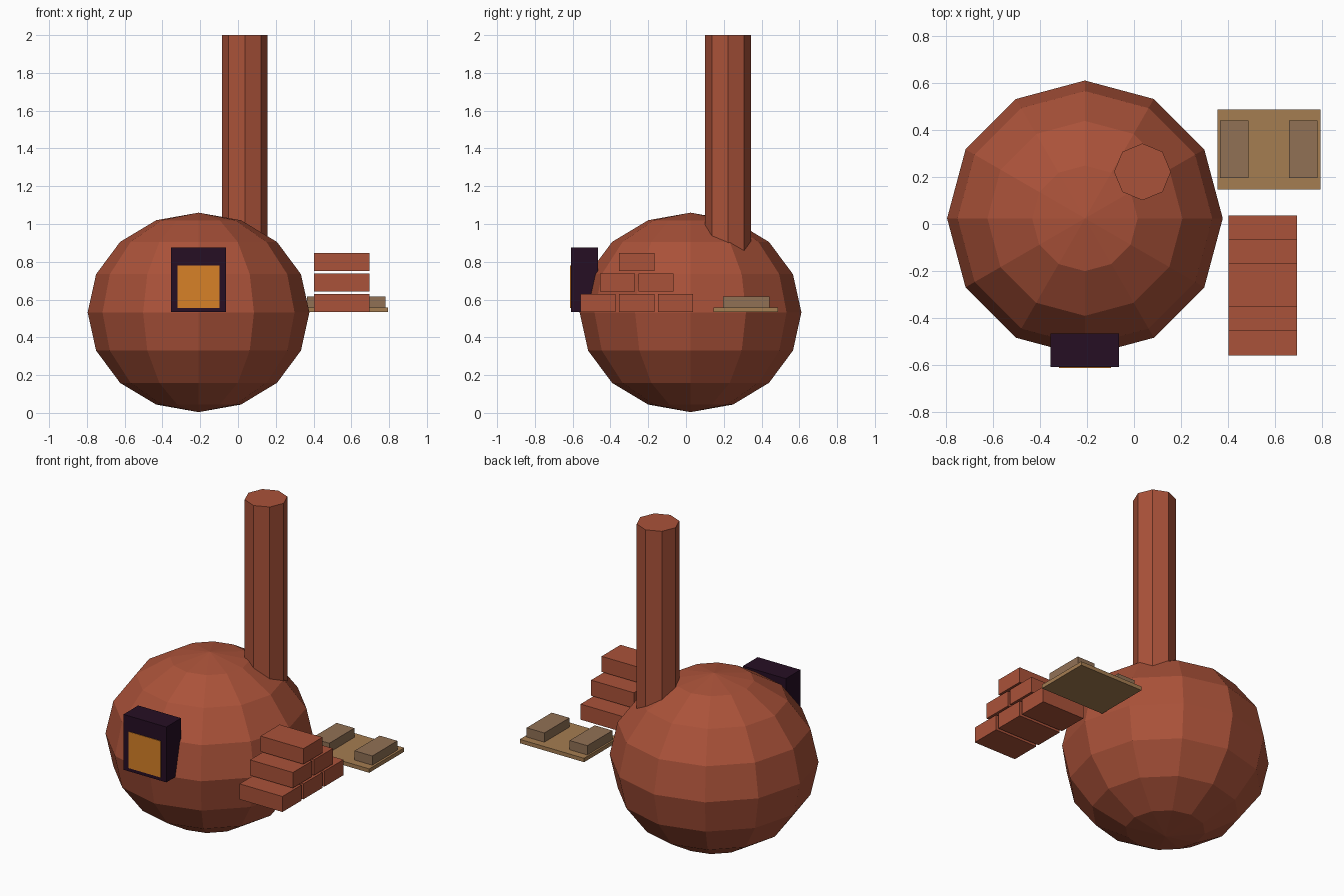
import bpy, bmesh, math
from mathutils import Matrix

if "Cube" in bpy.data.objects:
    bpy.data.objects.remove(bpy.data.objects["Cube"])


def material(name, rgb):
    m = bpy.data.materials.new(name)
    m.diffuse_color = (*rgb, 1.0)
    m.use_nodes = True
    m.node_tree.nodes["Principled BSDF"].inputs["Base Color"].default_value = m.diffuse_color
    return m


BRICK = material("brick red", (0.402, 0.084, 0.041))
DARK = material("dark soot", (0.019, 0.0045, 0.0176))
FIRE = material("fire orange", (0.68, 0.22, 0.02))
WOOD = material("light wood", (0.376, 0.205, 0.083))
LOAF = material("dull brown", (0.283, 0.165, 0.091))


def finish(name, bm, mat):
    bmesh.ops.recalc_face_normals(bm, faces=bm.faces)
    me = bpy.data.meshes.new(name)
    bm.to_mesh(me)
    bm.free()
    me.materials.append(mat)
    ob = bpy.data.objects.new(name, me)
    bpy.context.collection.objects.link(ob)
    return ob


def box(name, x, y, z, mat):
    """Box from (min, max) pairs on each axis."""
    bm = bmesh.new()
    bmesh.ops.create_cube(bm, size=1)
    for v in bm.verts:
        v.co = [(a + b) / 2 + c * (b - a) for c, (a, b) in zip(v.co, (x, y, z))]
    return finish(name, bm, mat)


# oven dome: slightly flattened low-poly sphere
bm = bmesh.new()
bmesh.ops.create_uvsphere(bm, u_segments=12, v_segments=8, radius=1,
                          matrix=Matrix.Translation((-0.209, 0.024, 0.532))
                          @ Matrix.Diagonal((0.587, 0.587, 0.528, 1)))
finish("oven_dome", bm, BRICK)

# octagonal chimney, sunk into the dome
bm = bmesh.new()
bmesh.ops.create_cone(bm, cap_ends=True, segments=8, radius1=0.121, radius2=0.121,
                      depth=1.2, matrix=Matrix.Translation((0.036, 0.222, 1.4)))
finish("chimney", bm, BRICK)

# oven mouth with glowing plate
box("oven_mouth", (-0.356, -0.063), (-0.61, -0.466), (0.534, 0.876), DARK)
box("fire_glow", (-0.32, -0.099), (-0.613, -0.606), (0.555, 0.78), FIRE)

# stepped brick stack: three, two, one
for row, z in enumerate((0.534, 0.643, 0.751)):
    count = 3 - row
    for i in range(count):
        yc = -0.261 + (i - (count - 1) / 2) * 0.205
        box(f"brick_{row}_{i}", (0.402, 0.695), (yc - 0.093, yc + 0.093),
            (z, z + 0.096), BRICK)

# wooden board with two blocks
box("board", (0.355, 0.795), (0.146, 0.488), (0.534, 0.558), WOOD)
for side, x in (("left", 0.366), ("right", 0.66)):
    box(f"block_{side}", (x, x + 0.121), (0.196, 0.441), (0.558, 0.615), LOAF)
